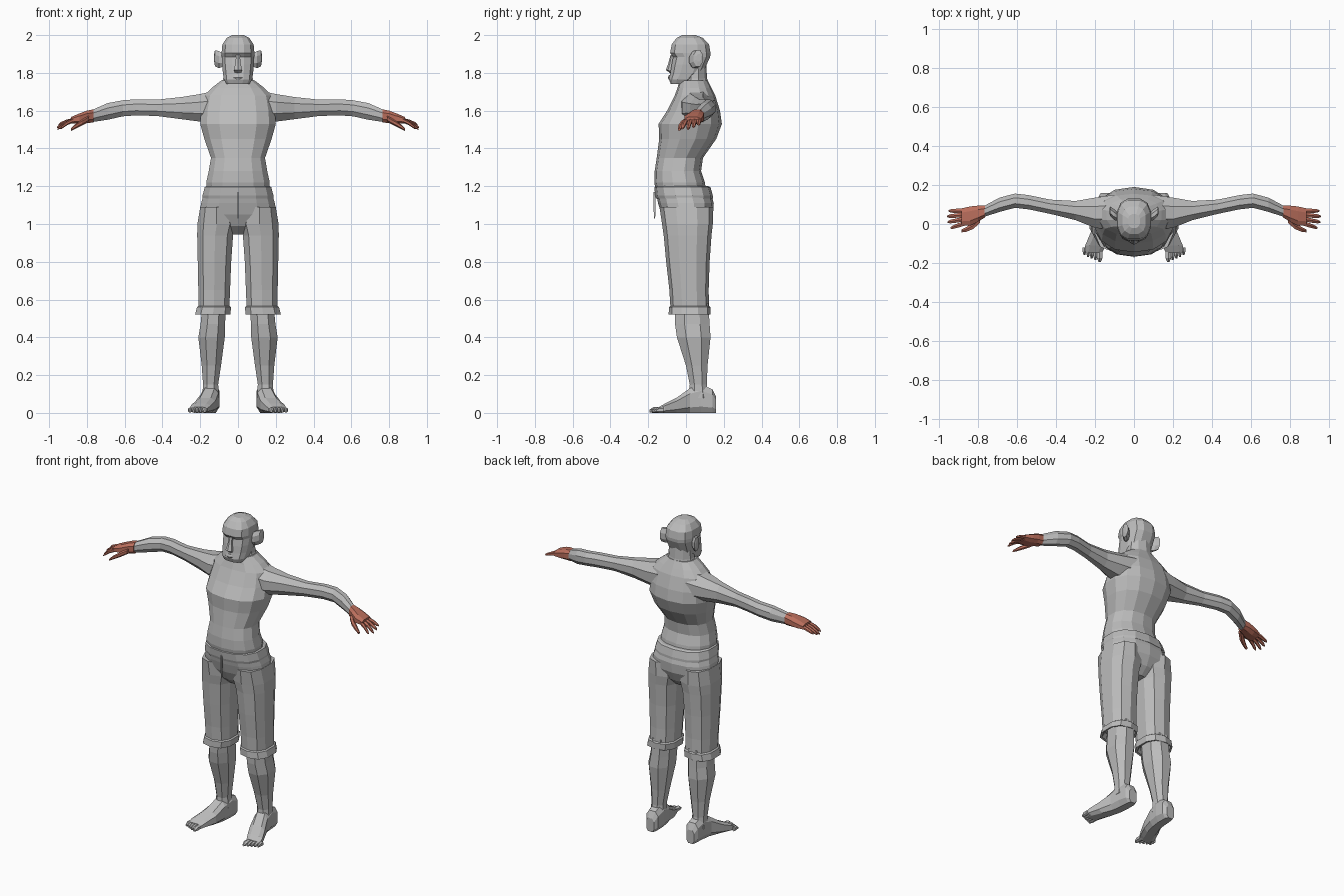
import bpy, bmesh, math


def material(name, rgb):
    m = bpy.data.materials.new(name)
    m.diffuse_color = (*rgb, 1)
    return m


GREY = material("plain grey", (0.5, 0.5, 0.5))
RED = material("clay red", (0.5, 0.16, 0.11))


def loft(name, axis, rings, n=8, p=2.0, mat=GREY, mirror=False):
    """Skin rings (t, a_low, a_high, b_low, b_high) set along an axis."""
    prof = []
    for i in range(n):
        w = 2 * math.pi * (i + 0.5) / n
        c, s = math.cos(w), math.sin(w)
        prof.append((math.copysign(abs(c) ** (2 / p), c), math.copysign(abs(s) ** (2 / p), s)))
    ma, mb = max(abs(q[0]) for q in prof), max(abs(q[1]) for q in prof)
    bm = bmesh.new()
    loops = []
    for t, a0, a1, b0, b1 in rings:
        loop = []
        for u, v in prof:
            a = (a0 + a1) / 2 + (a1 - a0) / 2 * u / ma
            b = (b0 + b1) / 2 + (b1 - b0) / 2 * v / mb
            loop.append(bm.verts.new({'x': (t, a, b), 'y': (a, t, b), 'z': (a, b, t)}[axis]))
        loops.append(loop)
    for r, s in zip(loops, loops[1:]):
        for i in range(n):
            j = (i + 1) % n
            bm.faces.new((r[i], r[j], s[j], s[i]))
    bm.faces.new(loops[0])
    bm.faces.new(loops[-1])
    bmesh.ops.recalc_face_normals(bm, faces=bm.faces)
    me = bpy.data.meshes.new(name)
    bm.to_mesh(me)
    bm.free()
    me.materials.append(mat)
    ob = bpy.data.objects.new(name, me)
    bpy.context.collection.objects.link(ob)
    if mirror:
        ob.modifiers.new("mirror", 'MIRROR').use_mirror_merge = False
    return ob


def column(rows):
    """Centred rings from (z, half width, front, back)."""
    return [(z, -w, w, f, b) for z, w, f, b in rows]


# Torso and neck
loft("torso", 'z', column([
    (1.15, .165, -.155, .11), (1.22, .168, -.168, .10), (1.28, .155, -.166, .08),
    (1.35, .143, -.155, .09), (1.45, .178, -.142, .16), (1.53, .20, -.145, .19),
    (1.60, .195, -.10, .18), (1.68, .18, -.06, .155), (1.72, .14, -.045, .135),
    (1.76, .088, -.035, .115)]), n=14, p=2.3)
loft("neck", 'z', column([
    (1.70, .10, -.03, .125), (1.77, .078, -.02, .112), (1.87, .07, -.01, .105)]), n=10)

# Head, nose, brow and ears
loft("head", 'z', column([
    (1.74, .06, -.08, .0), (1.765, .075, -.09, .05), (1.80, .08, -.083, .09),
    (1.845, .085, -.076, .11), (1.885, .086, -.068, .128), (1.905, .087, -.084, .13),
    (1.95, .083, -.076, .122), (1.985, .06, -.05, .09), (2.0, .03, -.02, .05)]), n=12, p=2.7)
loft("nose", 'z', column([
    (1.80, .016, -.085, -.06), (1.815, .022, -.107, -.06),
    (1.85, .014, -.094, -.06), (1.895, .01, -.082, -.06)]), n=6)
loft("mouth", 'z', column([
    (1.765, .02, -.092, -.06), (1.776, .03, -.096, -.06), (1.79, .02, -.09, -.06)]), n=6)
loft("ear", 'x', [
    (.075, .015, .05, 1.835, 1.90), (.10, .02, .075, 1.825, 1.915),
    (.122, .04, .09, 1.835, 1.92), (.126, .055, .08, 1.86, 1.90)], n=8, mirror=True)

# Arms
loft("arm", 'x', [
    (.10, -.03, .15, 1.53, 1.71), (.20, -.02, .135, 1.542, 1.688),
    (.30, .02, .118, 1.555, 1.672), (.43, .052, .125, 1.572, 1.658),
    (.54, .075, .148, 1.575, 1.66), (.61, .083, .156, 1.57, 1.655),
    (.69, .062, .135, 1.552, 1.64), (.77, .036, .092, 1.54, 1.605)], n=8, mirror=True)

# Hands: palm, four drooping fingers, thumb
loft("palm", 'x', [
    (.765, .033, .094, 1.537, 1.607), (.80, .012, .094, 1.535, 1.60),
    (.84, -.008, .09, 1.53, 1.585), (.885, -.008, .08, 1.532, 1.566)],
    n=8, p=2.6, mat=RED, mirror=True)
fingers = [("index", .003, -.02, .94, 1.505), ("middle", .025, .01, .955, 1.502),
           ("ring", .047, .039, .958, 1.512), ("little", .068, .067, .95, 1.525)]
for label, y0, y1, tip, z1 in fingers:
    rows = []
    for k, r in ((0, .012), (.5, .011), (.85, .009), (1, .004)):
        x, y = .87 + (tip - .87) * k, y0 + (y1 - y0) * k
        z = 1.55 + (z1 - 1.55) * k ** 1.5
        rows.append((x, y - r, y + r, z - r, z + r))
    loft(label + "_finger", 'x', rows, n=6, mat=RED, mirror=True)
loft("thumb", 'x', [
    (.79, .005, .045, 1.54, 1.575), (.825, -.026, .01, 1.522, 1.553),
    (.86, -.04, -.016, 1.505, 1.53), (.884, -.043, -.028, 1.493, 1.508)],
    n=6, mat=RED, mirror=True)

# Shorts: hips, waistband, drawstring, legs and cuffs
loft("shorts_hips", 'z', column([
    (.945, .06, -.05, .07), (.99, .15, -.10, .115), (1.05, .205, -.13, .142),
    (1.11, .195, -.148, .147), (1.17, .178, -.16, .13)]), n=14, p=2.4)
loft("waistband", 'z', column([
    (1.135, .186, -.158, .142), (1.15, .188, -.163, .142),
    (1.195, .176, -.168, .13), (1.20, .168, -.162, .12)]), n=14, p=2.4)
loft("drawstring", 'z', [
    (1.03, -.003, .003, -.17, -.163), (1.17, -.003, .003, -.173, -.16)], n=4)
loft("shorts_leg", 'z', [
    (.55, .046, .208, -.082, .122), (.65, .042, .21, -.088, .12),
    (.80, .036, .213, -.105, .125), (.94, .026, .216, -.118, .135),
    (1.0, .01, .215, -.127, .142), (1.09, .03, .20, -.14, .145)], n=10, p=2.5, mirror=True)
loft("shorts_cuff", 'z', [
    (.55, .065, .20, -.065, .115), (.522, .052, .215, -.08, .122),
    (.52, .04, .227, -.092, .13), (.56, .037, .217, -.09, .13),
    (.568, .048, .206, -.08, .12)], n=10, p=2.5, mirror=True)

# Lower legs
loft("lower_leg", 'z', [
    (.08, .10, .19, .015, .12), (.15, .105, .185, .02, .11), (.25, .09, .192, .0, .114),
    (.40, .07, .21, -.048, .13), (.47, .068, .198, -.058, .125),
    (.58, .065, .188, -.06, .118)], n=8, p=2.2, mirror=True)

# Feet with five toes each
loft("foot", 'y', [
    (.16, .115, .17, 0, .085), (.14, .10, .182, 0, .125), (.08, .098, .188, 0, .15),
    (.02, .105, .195, 0, .13), (-.05, .12, .225, 0, .08),
    (-.11, .145, .25, 0, .05), (-.145, .162, .252, 0, .03)], n=8, p=3, mirror=True)
for i in range(5):
    r = .014 if i == 0 else .0095
    x, tip = .176 + .0185 * i + (.004 if i else 0), -.194 + .0085 * i
    loft("toe_%d" % (i + 1), 'y', [
        (-.12, x - r, x + r, 0, .03), (tip + .02, x - r, x + r, 0, .03),
        (tip, x - r * .5, x + r * .5, .003, .016)], n=6, p=2.4, mirror=True)
